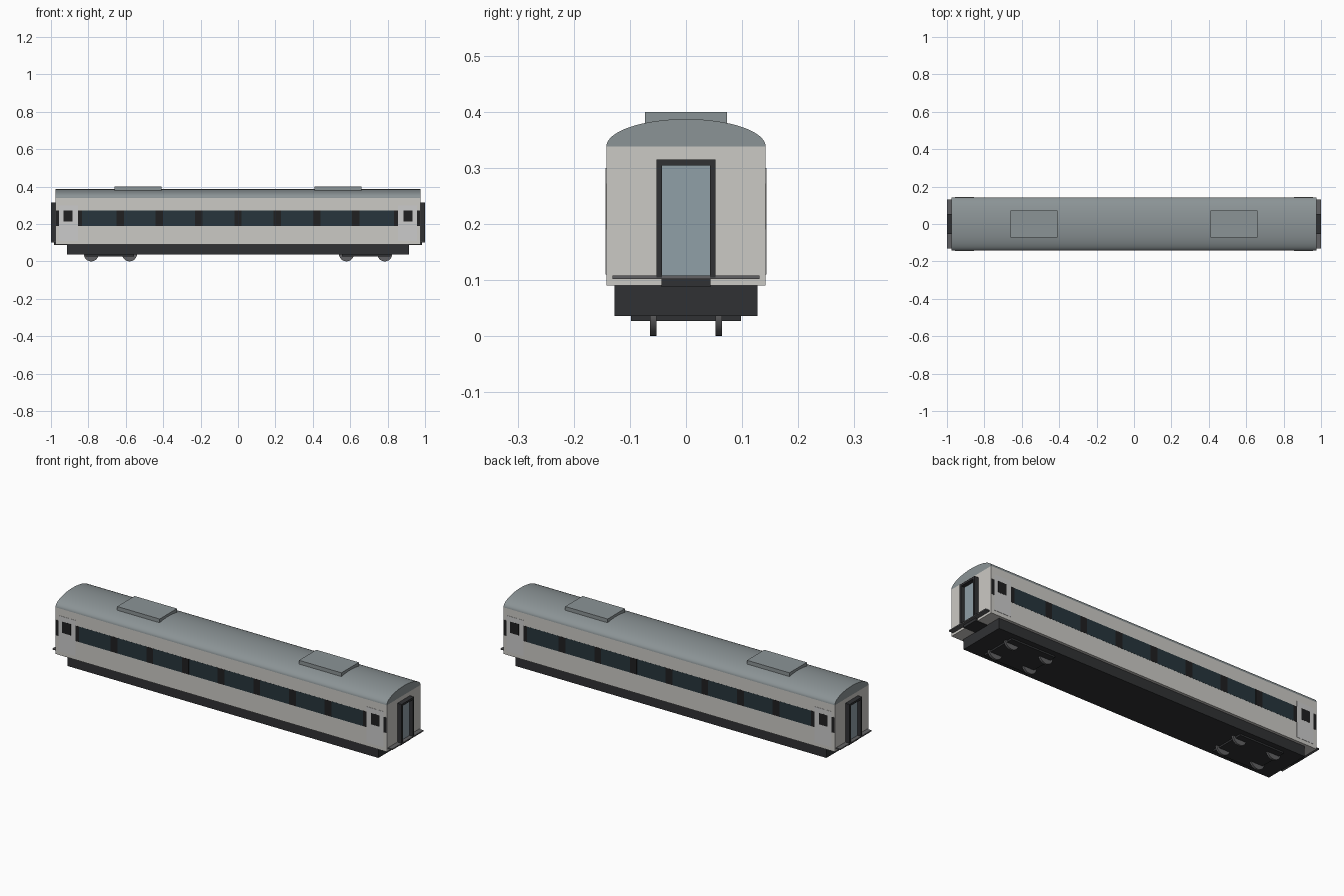
import bpy, bmesh, math

if "Cube" in bpy.data.objects:
    bpy.data.objects.remove(bpy.data.objects["Cube"])


def mat(name, r, g, b):
    m = bpy.data.materials.new(name)
    m.diffuse_color = (r, g, b, 1)
    m.use_nodes = True
    m.node_tree.nodes["Principled BSDF"].inputs["Base Color"].default_value = m.diffuse_color
    return m


CREAM = mat("cream_paint", 0.60, 0.585, 0.555)
DOOR = mat("door_paint", 0.66, 0.66, 0.67)
ROOF = mat("roof_grey", 0.26, 0.295, 0.305)
DARK = mat("dark_metal", 0.03, 0.031, 0.034)
BLACK = mat("black_trim", 0.014, 0.014, 0.015)
GLASS = mat("window_glass", 0.02, 0.036, 0.045)
PANE = mat("pale_glass", 0.28, 0.35, 0.39)
STEEL = mat("steel", 0.12, 0.12, 0.125)


def finish(bm, name, material, mirror=""):
    bmesh.ops.recalc_face_normals(bm, faces=bm.faces)
    me = bpy.data.meshes.new(name)
    bm.to_mesh(me)
    bm.free()
    ob = bpy.data.objects.new(name, me)
    bpy.context.collection.objects.link(ob)
    me.materials.append(material)
    if mirror:
        mod = ob.modifiers.new("mirror", "MIRROR")
        mod.use_axis = ("x" in mirror, "y" in mirror, False)
        mod.use_mirror_merge = False
    return ob


def box(name, x, y, z, material, mirror=""):
    """Box from (min, max) ranges, optionally mirrored across x and/or y."""
    bm = bmesh.new()
    bmesh.ops.create_cube(bm, size=1)
    for v in bm.verts:
        v.co = [r[0] if c < 0 else r[1] for c, r in zip(v.co, (x, y, z))]
    return finish(bm, name, material, mirror)


def smooth(ob):
    bpy.ops.object.select_all(action="DESELECT")
    ob.select_set(True)
    bpy.context.view_layer.objects.active = ob
    bpy.ops.object.shade_smooth_by_angle(angle=math.radians(35))


# Body shell and arched roof
W, L = 0.142, 0.975
box("body", (-L, L), (-W, W), (0.09, 0.338), CREAM)
bm = bmesh.new()
N = 32
arc = [bm.verts.new((-L, W * math.cos(math.pi * i / N), 0.338 + 0.049 * math.sin(math.pi * i / N)))
       for i in range(N + 1)]
face = bm.faces.new(arc)
ext = bmesh.ops.extrude_face_region(bm, geom=[face])
bmesh.ops.translate(bm, vec=(2 * L, 0, 0),
                    verts=[g for g in ext["geom"] if isinstance(g, bmesh.types.BMVert)])
smooth(finish(bm, "roof", ROOF))
box("roof_unit", (0.41, 0.66), (-0.073, 0.073), (0.365, 0.40), ROOF, "x")

# Window band with pillars
box("window_band", (-0.973, 0.973), (-0.1425, -0.14), (0.19, 0.272), GLASS, "y")
for i in range(4):
    x = 0.21 * i
    box("window_pillar", (x - 0.02, x + 0.02), (-0.1428, -0.14), (0.19, 0.272), BLACK,
        "xy" if i else "y")
box("end_pillar", (0.835, 0.858), (-0.1428, -0.14), (0.19, 0.272), BLACK, "xy")
box("corner_trim", (0.955, 0.974), (-0.1428, -0.14), (0.19, 0.272), BLACK, "xy")

# Side doors
box("side_door", (0.856, 0.956), (-0.1433, -0.139), (0.11, 0.30), DOOR, "xy")
box("side_door_window", (0.884, 0.934), (-0.1438, -0.14), (0.213, 0.273), BLACK, "xy")

# End gangways
box("gangway_post", (0.97, 1.0), (0.043, 0.053), (0.105, 0.315), DARK, "xy")
box("gangway_lintel", (0.97, 1.0), (-0.053, 0.053), (0.304, 0.315), DARK, "x")
box("gangway_glass", (0.97, 0.979), (-0.044, 0.044), (0.105, 0.306), PANE, "x")
box("end_step", (0.965, 1.0), (-0.131, 0.131), (0.102, 0.108), STEEL, "x")
box("end_beam", (0.90, 0.985), (-0.044, 0.044), (0.088, 0.103), DARK, "x")

# Underframe, bogies and wheels
box("underframe", (-0.915, 0.915), (-0.127, 0.127), (0.036, 0.092), DARK)
box("bogie_frame", (0.555, 0.815), (-0.098, 0.098), (0.027, 0.04), DARK, "x")
for x in (0.58, 0.785):
    bm = bmesh.new()
    bmesh.ops.create_cone(bm, cap_ends=True, segments=24, radius1=0.04, radius2=0.04, depth=0.011)
    for v in bm.verts:
        a, b, c = v.co
        v.co = (x + a, 0.0585 + c, 0.04 + b)
    smooth(finish(bm, "wheel", STEEL, "xy"))
